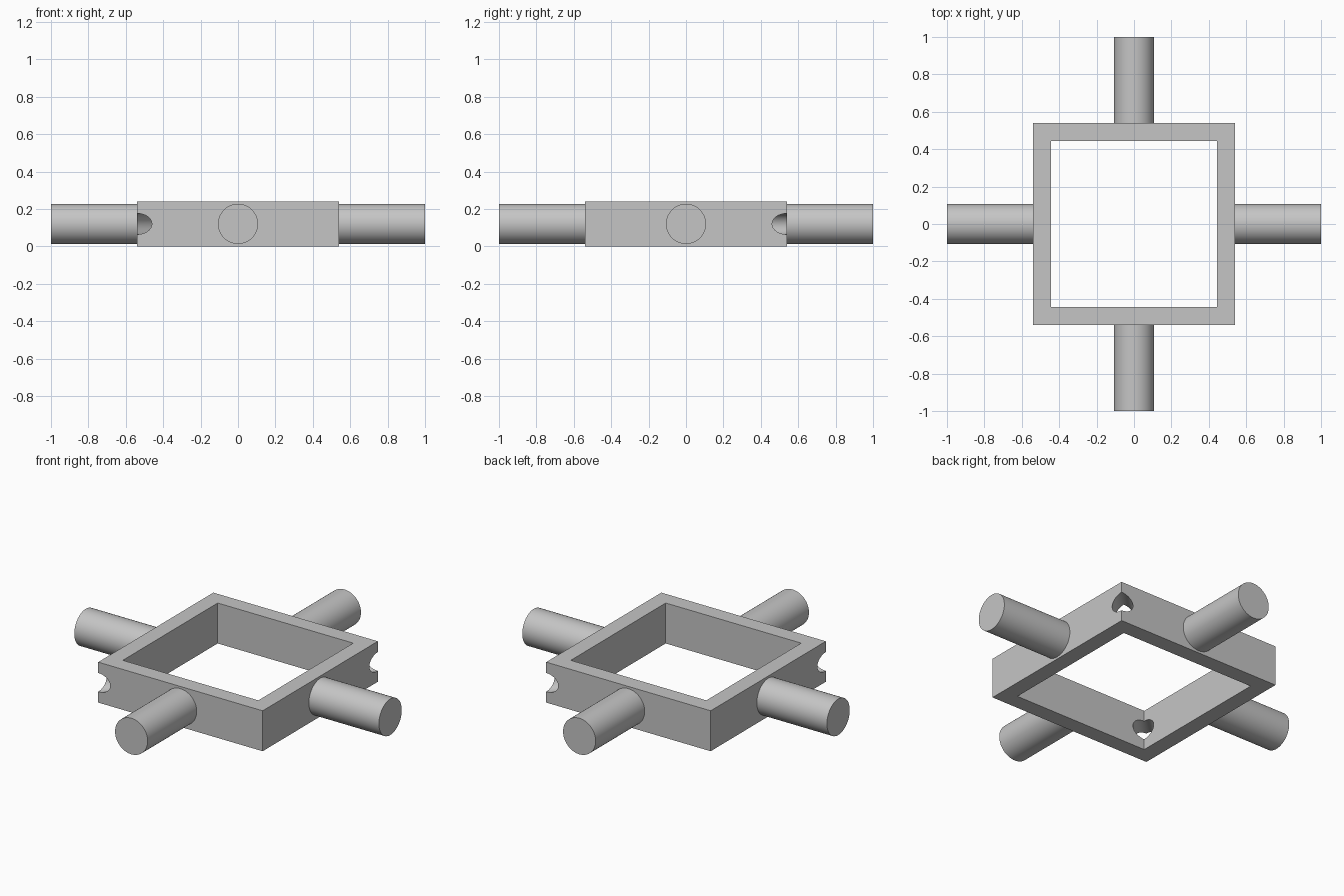
import bpy
from math import pi, radians

if "Cube" in bpy.data.objects:
    bpy.data.objects.remove(bpy.data.objects["Cube"], do_unlink=True)

OUTER, INNER, HEIGHT = 0.54, 0.445, 0.24
ROD_R, HOLE_R = 0.107, 0.056
MID = HEIGHT / 2

grey = bpy.data.materials.new("plain grey")
grey.use_nodes = True
colour = (0.56, 0.56, 0.56, 1)
grey.diffuse_color = colour
grey.node_tree.nodes["Principled BSDF"].inputs["Base Color"].default_value = colour


def box(name, half, height):
    bpy.ops.mesh.primitive_cube_add(size=1, location=(0, 0, MID))
    obj = bpy.context.object
    obj.name = name
    obj.scale = (half * 2, half * 2, height)
    bpy.ops.object.transform_apply(location=False, rotation=False, scale=True)
    obj.data.materials.append(grey)
    return obj


def cylinder(name, radius, length, location, angle):
    """Horizontal cylinder pointing along the given heading."""
    bpy.ops.mesh.primitive_cylinder_add(vertices=64, radius=radius, depth=length,
                                        location=location, rotation=(0, pi / 2, angle))
    obj = bpy.context.object
    obj.name = name
    obj.data.materials.append(grey)
    return obj


def smooth(obj):
    bpy.ops.object.select_all(action='DESELECT')
    obj.select_set(True)
    bpy.context.view_layer.objects.active = obj
    bpy.ops.object.shade_smooth_by_angle(angle=radians(30))


# Square frame: open centre, and a diagonal bore through two opposite corners
frame = box("square_frame", OUTER, HEIGHT)
cutters = [box("opening_cutter", INNER, HEIGHT * 2),
           cylinder("corner_bore_cutter", HOLE_R, 3, (0, 0, MID), pi / 4)]
for cutter in cutters:
    cutter.hide_render = True
    bpy.context.view_layer.objects.active = frame
    mod = frame.modifiers.new("cut", 'BOOLEAN')
    mod.operation = 'DIFFERENCE'
    mod.solver = 'EXACT'
    mod.object = cutter
    bpy.ops.object.modifier_apply(modifier=mod.name)
    bpy.data.objects.remove(cutter, do_unlink=True)
smooth(frame)

# Four rods, one from the middle of each side, seated slightly in the wall
start = OUTER - 0.04
centre = (1 + start) / 2
for name, dx, dy in (("left_rod", 1, 0), ("right_rod", -1, 0),
                     ("back_rod", 0, 1), ("front_rod", 0, -1)):
    smooth(cylinder(name, ROD_R, 1 - start, (dx * centre, dy * centre, MID),
                    pi / 2 if dy else 0))
